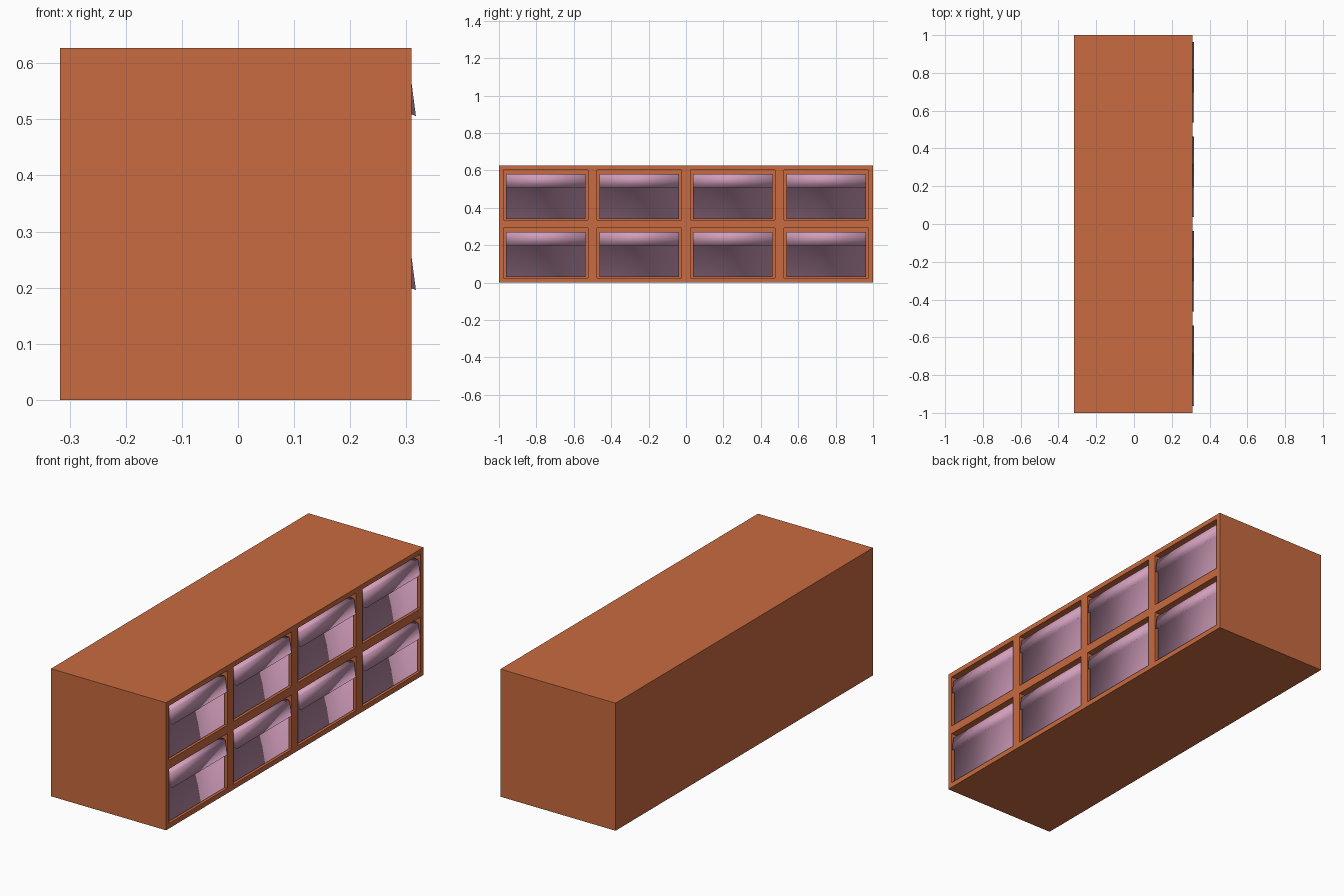
import bpy, bmesh

if "Cube" in bpy.data.objects:
    bpy.data.objects.remove(bpy.data.objects["Cube"])

X0, X1, H = -0.317, 0.309, 0.627          # back, front face, height
COLS = [-0.976, -0.476, 0.024, 0.524]     # left edge of each opening
ROWS = [0.025, 0.335]                     # bottom edge of each opening
OPEN_W, OPEN_H = 0.452, 0.268
DEPTH = 0.58


def material(name, rgb):
    m = bpy.data.materials.new(name)
    m.diffuse_color = (*rgb, 1)
    m.use_nodes = True
    m.node_tree.nodes["Principled BSDF"].inputs["Base Color"].default_value = m.diffuse_color
    return m


wood = material("orange_wood", (0.58, 0.145, 0.05))
plastic = material("pink_plastic", (0.64, 0.34, 0.50))


def finish(bm, name, mat):
    bmesh.ops.recalc_face_normals(bm, faces=bm.faces)
    me = bpy.data.meshes.new(name)
    bm.to_mesh(me)
    bm.free()
    ob = bpy.data.objects.new(name, me)
    me.materials.append(mat)
    bpy.context.collection.objects.link(ob)
    return ob


def extrude_profile(name, pts, y0, y1, mat):
    """Extrude an (x, z) outline along y."""
    bm = bmesh.new()
    face = bm.faces.new([bm.verts.new((x, y0, z)) for x, z in pts])
    new = bmesh.ops.extrude_face_region(bm, geom=[face])["geom"]
    bmesh.ops.translate(bm, vec=(0, y1 - y0, 0),
                        verts=[v for v in new if isinstance(v, bmesh.types.BMVert)])
    return finish(bm, name, mat)


# cabinet: box whose front is a grid, with the opening cells pushed inwards
bm = bmesh.new()
ys = sorted([-1, 1] + COLS + [c + OPEN_W for c in COLS])
zs = sorted([0, H] + ROWS + [r + OPEN_H for r in ROWS])
grid = [[bm.verts.new((X1, y, z)) for z in zs] for y in ys]
cells = []
for i in range(len(ys) - 1):
    for j in range(len(zs) - 1):
        f = bm.faces.new((grid[i][j], grid[i + 1][j], grid[i + 1][j + 1], grid[i][j + 1]))
        if i % 2 and j % 2:
            cells.append(f)
rim = [e for e in bm.edges if e.is_boundary]
new = bmesh.ops.extrude_edge_only(bm, edges=rim)["geom"]
for v in new:
    if isinstance(v, bmesh.types.BMVert):
        v.co.x = X0
bmesh.ops.holes_fill(bm, edges=[e for e in bm.edges if e.is_boundary], sides=0)
for f in cells:
    r = bmesh.ops.extrude_discrete_faces(bm, faces=[f])["faces"][0]
    bmesh.ops.translate(bm, vec=(-DEPTH, 0, 0), verts=r.verts)
finish(bm, "cabinet", wood)

# bins: long boxes with a slanted pull lip along the top of the front
for r, z in enumerate(ROWS):
    for c, y in enumerate(COLS):
        zb, zt = z + 0.006, z + 0.246
        profile = [(X1 - 0.55, zb), (0.303, zb), (0.303, z + 0.176), (0.317, z + 0.171),
                   (0.308, zt - 0.006), (0.300, zt), (X1 - 0.55, zt)]
        bin_ob = extrude_profile(f"bin_{r + 1}_{c + 1}", profile, y + 0.013, y + 0.439, plastic)
        # soft moulded plastic shading
        bin_ob.data.polygons.foreach_set("use_smooth", [True] * len(bin_ob.data.polygons))
